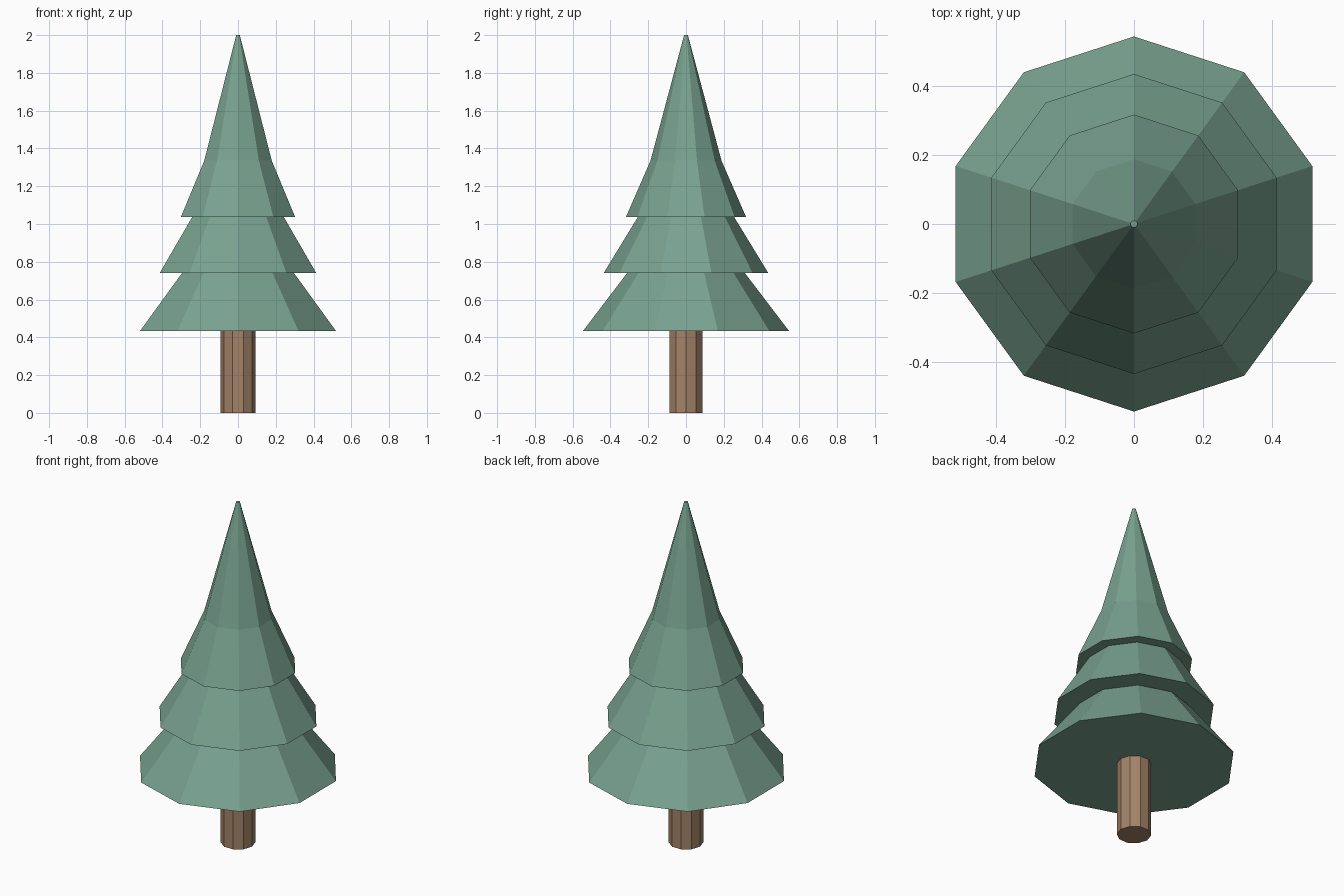
import bpy, bmesh, math

if "Cube" in bpy.data.objects:
    bpy.data.objects.remove(bpy.data.objects["Cube"])

SIDES = 10


def lathe(name, profile, start, color):
    """Stack of polygon rings (radius, z), capped at both ends."""
    bm = bmesh.new()
    rings = []
    for r, z in profile:
        angles = [start + math.tau * i / SIDES for i in range(SIDES)]
        rings.append([bm.verts.new((r * math.cos(a), r * math.sin(a), z)) for a in angles])
    for lo, hi in zip(rings, rings[1:]):
        for i in range(SIDES):
            j = (i + 1) % SIDES
            bm.faces.new((lo[i], lo[j], hi[j], hi[i]))
    bm.faces.new(rings[0][::-1])
    bm.faces.new(rings[-1])
    bmesh.ops.recalc_face_normals(bm, faces=bm.faces)
    mesh = bpy.data.meshes.new(name)
    bm.to_mesh(mesh)
    bm.free()
    mat = bpy.data.materials.new(name + "_color")
    mat.diffuse_color = color
    mat.use_nodes = True
    mat.node_tree.nodes["Principled BSDF"].inputs["Base Color"].default_value = mat.diffuse_color
    mesh.materials.append(mat)
    obj = bpy.data.objects.new(name, mesh)
    bpy.context.collection.objects.link(obj)
    return obj


# Trunk, tucked just inside the lowest tier
lathe("trunk", [(0.092, 0.0), (0.092, 0.434)], 0, (0.37, 0.23, 0.14, 1))

# Three tiers with flat undersides, the last one drawn out to a fine tip
lathe("foliage", [
    (0.545, 0.434), (0.312, 0.74),
    (0.436, 0.74), (0.255, 1.037),
    (0.318, 1.037), (0.188, 1.335), (0.01, 2.0),
], math.pi / 2, (0.19, 0.36, 0.28, 1))
